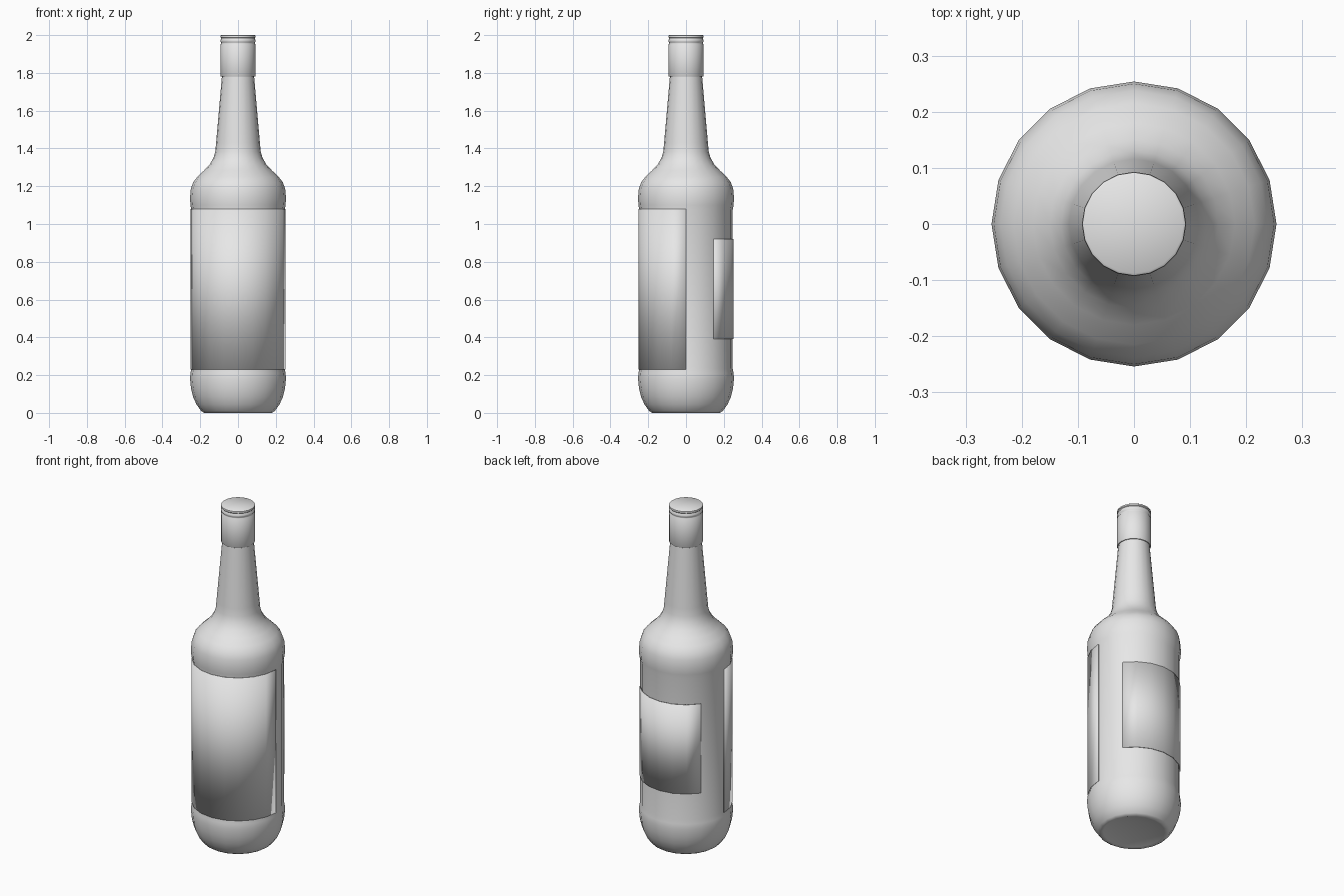
import bpy, bmesh, math

if "Cube" in bpy.data.objects:
    bpy.data.objects.remove(bpy.data.objects["Cube"])

SIDES = 20

grey = bpy.data.materials.new("light_grey")
grey.diffuse_color = (0.8, 0.8, 0.8, 1)
grey.use_nodes = True
grey.node_tree.nodes["Principled BSDF"].inputs["Base Color"].default_value = grey.diffuse_color


def revolve(name, profile, start=0, steps=SIDES, angle=40):
    """Turn (radius, z) points around z; start and steps count 18 degree sides."""
    full = steps == SIDES
    bm = bmesh.new()
    cols = []
    for i in range(steps if full else steps + 1):
        a = 2 * math.pi * (start + i) / SIDES
        cols.append([bm.verts.new((r * math.cos(a), r * math.sin(a), z)) for r, z in profile])
    for i in range(steps):
        a, b = cols[i], cols[(i + 1) % len(cols)]
        for j in range(len(profile) - 1):
            bm.faces.new((a[j], b[j], b[j + 1], a[j + 1]))
    # merge the points that meet on the axis
    bmesh.ops.remove_doubles(bm, verts=bm.verts, dist=1e-5)
    mesh = bpy.data.meshes.new(name)
    bm.to_mesh(mesh)
    bm.free()
    mesh.materials.append(grey)
    obj = bpy.data.objects.new(name, mesh)
    bpy.context.collection.objects.link(obj)
    bpy.ops.object.select_all(action='DESELECT')
    obj.select_set(True)
    bpy.context.view_layer.objects.active = obj
    bpy.ops.object.shade_smooth_by_angle(angle=math.radians(angle))
    return obj


# glass: hollowed base, recessed label band, shoulder and tapering neck
revolve("bottle_body", [
    (0, 0.02), (0.10, 0.016), (0.165, 0.004), (0.18, 0), (0.195, 0.01),
    (0.22, 0.045), (0.238, 0.085), (0.249, 0.13), (0.254, 0.18),
    (0.252, 0.21), (0.247, 0.235), (0.247, 1.075), (0.252, 1.10),
    (0.254, 1.14), (0.25, 1.185), (0.238, 1.22), (0.215, 1.25),
    (0.18, 1.283), (0.15, 1.315), (0.13, 1.35), (0.12, 1.385),
    (0.116, 1.43), (0.085, 1.785)], angle=60)

# screw cap with two grooves near the top
revolve("cap", [
    (0.08, 1.78), (0.09, 1.78), (0.093, 1.785), (0.093, 1.95), (0.089, 1.955),
    (0.089, 1.96), (0.093, 1.965), (0.093, 1.975), (0.089, 1.98),
    (0.089, 1.984), (0.093, 1.988), (0.092, 1.997), (0.088, 2.0), (0, 2.0)])

# thin wrapped labels: front half, and a smaller one on the back
def label(name, z0, z1, start, steps):
    obj = revolve(name, [(0.251, z0), (0.251, z1)], start, steps)
    thick = obj.modifiers.new("thickness", 'SOLIDIFY')
    thick.thickness = 0.004
    thick.offset = -1


label("front_label", 0.23, 1.08, 10, 10)
label("back_label", 0.39, 0.92, 2, 6)
